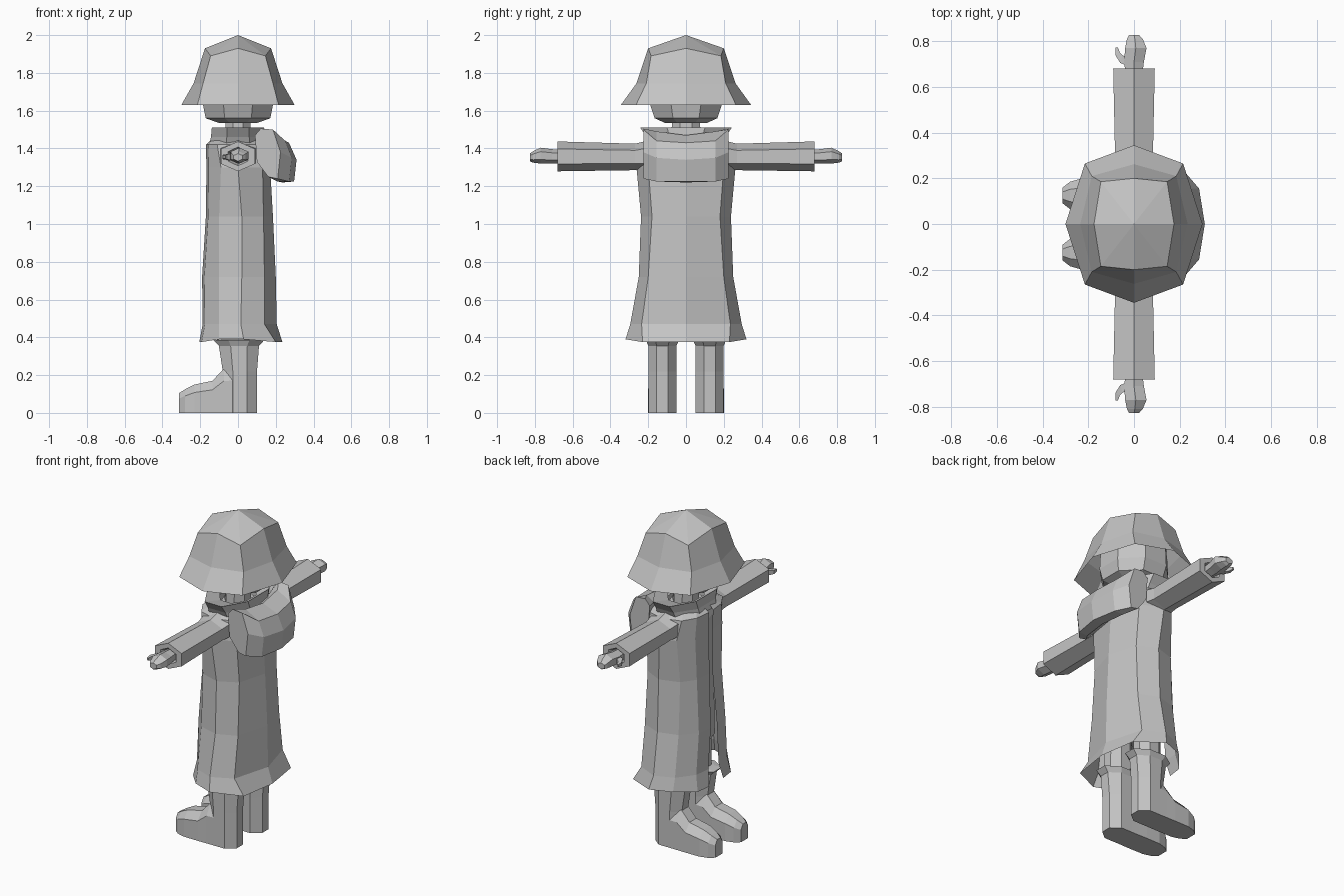
import bpy, bmesh, math
from mathutils import Vector

if "Cube" in bpy.data.objects:
    bpy.data.objects.remove(bpy.data.objects["Cube"])

grey = bpy.data.materials.new("plain grey")
grey.diffuse_color = (0.55, 0.55, 0.55, 1)
grey.use_nodes = True
grey.node_tree.nodes["Principled BSDF"].inputs["Base Color"].default_value = grey.diffuse_color


def loft(name, rings, closed=True, caps=(True, True), mirror=False):
    """Skin a list of equal-length point rings into a flat-shaded mesh."""
    bm = bmesh.new()
    vs = [[bm.verts.new(p) for p in r] for r in rings]
    n = len(rings[0])
    for a, b in zip(vs, vs[1:]):
        for i in range(n if closed else n - 1):
            j = (i + 1) % n
            bm.faces.new((a[i], a[j], b[j], b[i]))
    for use, ring in zip(caps, (vs[0], vs[-1])):
        if use:
            bm.faces.new(ring)
    bmesh.ops.remove_doubles(bm, verts=bm.verts, dist=1e-5)
    bmesh.ops.recalc_face_normals(bm, faces=bm.faces)
    # open shells: make sure they face outwards
    mid = sum((v.co for v in bm.verts), Vector()) / len(bm.verts)
    bm.normal_update()
    if sum(f.normal.dot(f.calc_center_median() - mid) * f.calc_area() for f in bm.faces) < 0:
        bmesh.ops.reverse_faces(bm, faces=bm.faces)
    me = bpy.data.meshes.new(name)
    bm.to_mesh(me)
    bm.free()
    me.materials.append(grey)
    ob = bpy.data.objects.new(name, me)
    bpy.context.collection.objects.link(ob)
    if mirror:
        m = ob.modifiers.new("mirror", 'MIRROR')
        m.use_axis = (False, True, False)
        m.use_mirror_merge = False
    return ob


def oval(cx, cy, rx, ry, z, n=8, turn=0.0):
    return [(cx + rx * math.cos(turn + math.tau * i / n),
             cy + ry * math.sin(turn + math.tau * i / n), z) for i in range(n)]


def hat_ring(xa, za, xd, yd, zd, yb, zb):
    """Eight points: front/back, diagonals, sides."""
    return [(xa, 0, za), (xd, yd, zd), (0, yb, zb), (-xd, yd, zd),
            (-xa, 0, za), (-xd, -yd, zd), (0, -yb, zb), (xd, -yd, zd)]


# wide-brimmed hat
loft("hat", [hat_ring(.30, 1.63, .215, .265, 1.63, .345, 1.63),
             hat_ring(.235, 1.745, .185, .21, 1.745, .262, 1.745),
             hat_ring(.175, 1.93, .145, .185, 1.89, .20, 1.93),
             [(0, 0, 2.0)] * 8], caps=(False, False))

# head and neck
T8 = math.pi / 8
loft("head", [oval(0, 0, .11, .12, 1.535, turn=T8),
              oval(0, 0, .185, .18, 1.56, turn=T8),
              oval(0, 0, .20, .205, 1.63, turn=T8),
              oval(0, 0, .19, .20, 1.80, turn=T8),
              oval(0, 0, .12, .13, 1.88, turn=T8)])
loft("neck", [oval(0, 0, .075, .085, 1.42, turn=T8),
              oval(0, 0, .07, .08, 1.56, turn=T8)])

# long coat, open down the front: z, back x, back corner, side, front corner, front x, gap
coat_rows = [
    (.39, .235, .20, .23, .03, .32, -.10, .27, -.205, .07),
    (.47, .205, .14, .235, .015, .295, -.10, .25, -.187, .05),
    (.72, .200, .14, .20, .02, .25, -.10, .215, -.19, .03),
    (1.04, .185, .135, .18, .02, .238, -.10, .20, -.17, .015),
    (1.30, .170, .13, .20, .00, .262, -.09, .22, -.167, .015),
    (1.42, .155, .12, .20, .00, .235, -.11, .20, -.17, .02),
    (1.47, .110, .08, .09, .00, .12, -.07, .10, -.12, .03)]
rings = []
for z, xb, xc, yc, xs, ys, xf, yf, xe, gap in coat_rows:
    half = [(xe, gap), (xe + .012, yf * .6), (xf, yf), (xs, ys), (xc, yc)]
    ring = half + [(xb, 0)] + [(x, -y) for x, y in reversed(half)]
    rings.append([(x, y, z - (.015 if z < .4 and abs(x) > .19 else 0)) for x, y in ring])
loft("coat", rings, closed=False, caps=(False, False))

# body inside the coat
loft("torso", [oval(0, 0, .145, .19, .60), oval(0, 0, .14, .18, 1.04),
               oval(0, 0, .14, .19, 1.35), oval(0, 0, .09, .11, 1.45)])

# flared collar
loft("collar", [oval(0, 0, .165, .205, 1.42, turn=T8), oval(0, 0, .155, .225, 1.46, turn=T8),
                oval(0, 0, .15, .262, 1.51, turn=T8), oval(0, 0, .095, .13, 1.48, turn=T8)],
     caps=(False, False))

# hood hanging on the back, skinned from side to side
centre = [(.12, 1.44), (.17, 1.47), (.27, 1.43), (.31, 1.34), (.297, 1.225), (.235, 1.22), (.14, 1.30)]
middle = [(.11, 1.46), (.16, 1.49), (.25, 1.44), (.285, 1.35), (.27, 1.225), (.21, 1.225), (.13, 1.29)]
outer = [(.09, 1.47), (.12, 1.505), (.185, 1.50), (.225, 1.38), (.21, 1.24), (.16, 1.25), (.10, 1.33)]
loft("hood", [[(x, y, z) for x, z in prof] for y, prof in
              ((-.225, outer), (-.155, middle), (0, centre), (.155, middle), (.225, outer))])


# sleeves, hands and thumbs run along y
def across(y, rx, zc, rz, cx=0.0, n=6):
    return [(cx + rx * math.sin(math.tau * i / n), y, zc + rz * math.cos(math.tau * i / n))
            for i in range(n)]


loft("sleeve", [across(.17, .115, 1.365, .085), across(.27, .095, 1.355, .07),
                across(.68, .105, 1.358, .079), across(.68, .06, 1.358, .05),
                across(.64, .04, 1.358, .035)], mirror=True)
loft("hand", [across(.64, .04, 1.357, .036), across(.71, .05, 1.358, .038),
              across(.77, .054, 1.362, .042, .008), across(.81, .04, 1.355, .03, .004),
              across(.827, .026, 1.353, .02)], mirror=True)
loft("thumb", [[(-.02, .69, 1.34), (-.02, .73, 1.34), (-.02, .73, 1.375), (-.02, .69, 1.375)],
               [(-.06, .705, 1.34), (-.05, .738, 1.34), (-.05, .738, 1.37), (-.06, .705, 1.37)],
               [(-.082, .74, 1.343), (-.062, .75, 1.343), (-.062, .75, 1.366), (-.082, .74, 1.366)],
               [(-.08, .772, 1.347), (-.07, .772, 1.347), (-.07, .772, 1.362), (-.08, .772, 1.362)]],
     mirror=True)

# legs, boot shafts with a flared top, and feet
LY = .125
loft("leg", [oval(.01, LY, .085, .07, .34, turn=T8), oval(.01, LY, .08, .07, .80, turn=T8)], mirror=True)
loft("boot_shaft", [oval(.01, LY, .098, .08, 0, turn=T8), oval(.01, LY, .098, .08, .22, turn=T8),
                    oval(.005, LY, .115, .08, .355, turn=T8), oval(.005, LY, .145, .095, .385, turn=T8),
                    oval(.005, LY, .10, .075, .39, turn=T8)], mirror=True)
foot = [(-.312, .035, .105), (-.28, .06, .125), (-.23, .074, .15), (-.135, .075, .17),
        (-.075, .074, .235), (.03, .073, .24)]
loft("boot_foot", [[(x, LY - w, 0), (x, LY + w, 0), (x, LY + w, h * .72), (x, LY + w * .45, h),
                    (x, LY - w * .45, h), (x, LY - w, h * .72)] for x, w, h in foot], mirror=True)
